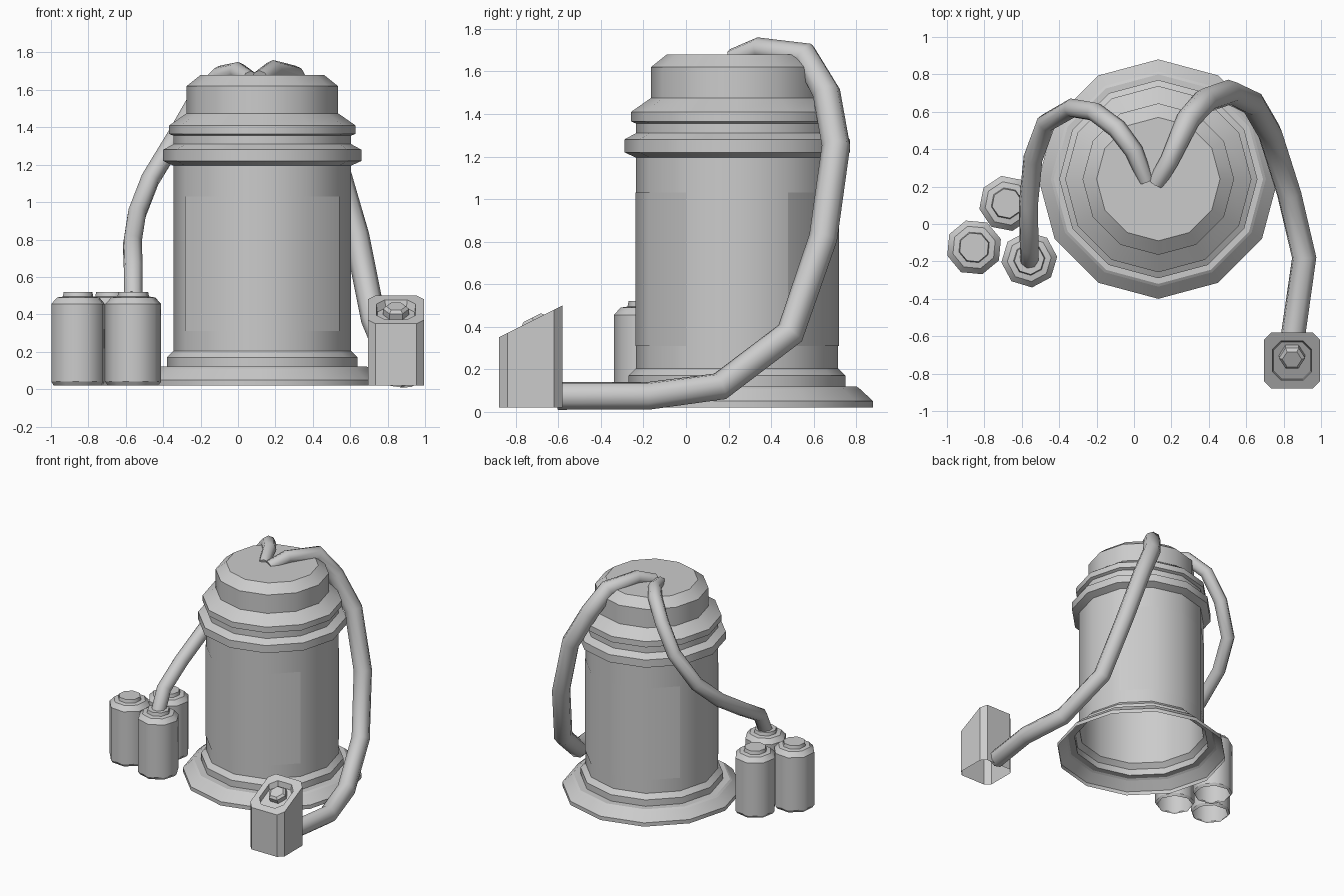
import bpy, bmesh
from math import cos, sin, pi, radians

if "Cube" in bpy.data.objects:
    bpy.data.objects.remove(bpy.data.objects["Cube"])

def finish(name, bm, loc=(0, 0, 0)):
    bmesh.ops.recalc_face_normals(bm, faces=bm.faces[:])
    me = bpy.data.meshes.new(name)
    bm.to_mesh(me)
    bm.free()
    ob = bpy.data.objects.new(name, me)
    ob.location = loc
    bpy.context.collection.objects.link(ob)
    return ob

def lathe(name, profile, sides, center, turn=0.0):
    """Spin (radius, z) points; smooth around, crisp at each ring, capped on top."""
    bm = bmesh.new()
    rings = [[bm.verts.new((r * cos(turn + 2 * pi * i / sides),
                            r * sin(turn + 2 * pi * i / sides), z))
              for i in range(sides)] for r, z in profile]
    for a, b in zip(rings, rings[1:]):
        for i in range(sides):
            j = (i + 1) % sides
            bm.faces.new((a[i], a[j], b[j], b[i])).smooth = True
    bm.faces.new(rings[-1])
    for ring in rings:
        for i in range(sides):
            bm.edges.get((ring[i], ring[(i + 1) % sides])).smooth = False
    return finish(name, bm, (center[0], center[1], 0))

def hose(name, radius, points):
    cu = bpy.data.curves.new(name, 'CURVE')
    cu.dimensions = '3D'
    cu.bevel_depth = radius
    cu.bevel_resolution = 2
    cu.use_fill_caps = True
    sp = cu.splines.new('POLY')
    sp.points.add(len(points) - 1)
    for p, (x, y, z, scale) in zip(sp.points, points):
        p.co = (x, y, z, 1)
        p.radius = scale
    ob = bpy.data.objects.new(name, cu)
    bpy.context.collection.objects.link(ob)

# Main tank with stepped foot, collar rings and lid
TANK = (0.13, 0.24)
lathe("tank", [(0.64, 0.02), (0.64, 0.05), (0.575, 0.11), (0.56, 0.12),
               (0.51, 0.12), (0.51, 0.17), (0.475, 0.205), (0.475, 1.195),
               (0.53, 1.22), (0.53, 1.28), (0.475, 1.31), (0.475, 1.355),
               (0.498, 1.365), (0.498, 1.41), (0.405, 1.475), (0.405, 1.62),
               (0.33, 1.68)], 12, TANK)

# Thin label panels wrapped on front and back of the tank
for name, start in (("front_panel", 210), ("back_panel", 30)):
    bm = bmesh.new()
    cols = []
    for k in range(5):
        a = radians(start + 30 * k)
        cols.append([bm.verts.new((0.478 * cos(a), 0.478 * sin(a), z)) for z in (0.31, 1.03)])
    for a, b in zip(cols, cols[1:]):
        bm.faces.new((a[0], b[0], b[1], a[1])).smooth = True
    panel = finish(name, bm, (*TANK, 0))

# Three small canisters
CAN = [(0.137, 0.02), (0.15, 0.04), (0.15, 0.455), (0.118, 0.49),
       (0.085, 0.495), (0.08, 0.52)]
for i, (x, y, turn) in enumerate([(-0.56, -0.19, 0.1), (-0.855, -0.125, 0.3), (-0.68, 0.11, 0.2)]):
    lathe(f"canister_{i + 1}", CAN, 8, (x, y), turn)

# Hose from the lid to the first canister
hose("canister_hose", 0.052, [
    (0.065, 0.23, 1.66, 0.8), (0.0, 0.39, 1.70, 0.95), (-0.09, 0.51, 1.68, 1),
    (-0.21, 0.60, 1.56, 1), (-0.33, 0.62, 1.35, 1), (-0.47, 0.54, 1.12, 1),
    (-0.54, 0.35, 0.94, 1), (-0.565, 0.10, 0.78, 1), (-0.56, -0.12, 0.65, 1),
    (-0.56, -0.19, 0.50, 1)])

# Hose from the lid round the back to the pedal
hose("pedal_hose", 0.067, [
    (0.12, 0.22, 1.66, 0.7), (0.19, 0.34, 1.71, 0.75), (0.29, 0.56, 1.675, 0.95),
    (0.38, 0.66, 1.50, 1), (0.51, 0.705, 1.25, 1), (0.635, 0.645, 0.82, 1),
    (0.725, 0.49, 0.37, 1), (0.83, 0.16, 0.12, 1), (0.91, -0.18, 0.075, 1),
    (0.85, -0.60, 0.075, 1)])

# Pedal: chamfered block with slanted, recessed top, open underneath
PEDAL = (0.845, -0.73)

def slant(y):
    return 0.425 + 0.5 * y

def chamfered(half, c):
    return [(half, -half + c), (half, half - c), (half - c, half), (-half + c, half),
            (-half, half - c), (-half, -half + c), (-half + c, -half), (half - c, -half)]

bm = bmesh.new()
loops = []
for half, c, drop in ((0.15, 0.04, None), (0.15, 0.04, 0), (0.105, 0.045, 0), (0.10, 0.045, 0.04)):
    loops.append([bm.verts.new((x, y, 0.02 if drop is None else slant(y) - drop))
                  for x, y in chamfered(half, c)])
for a, b in zip(loops, loops[1:]):
    for i in range(8):
        j = (i + 1) % 8
        bm.faces.new((a[i], a[j], b[j], b[i]))
bm.faces.new(loops[-1])
finish("pedal", bm, (*PEDAL, 0))

# Hexagonal button in the pedal recess
button = lathe("pedal_button", [(0.07, -0.045), (0.07, 0.005), (0.052, 0.02)], 6, PEDAL)
button.location = (PEDAL[0], PEDAL[1] + 0.015, slant(0.0))
button.rotation_euler = (math_tilt := 0.4636, 0, 0)
for f in button.data.polygons:
    f.use_smooth = False
